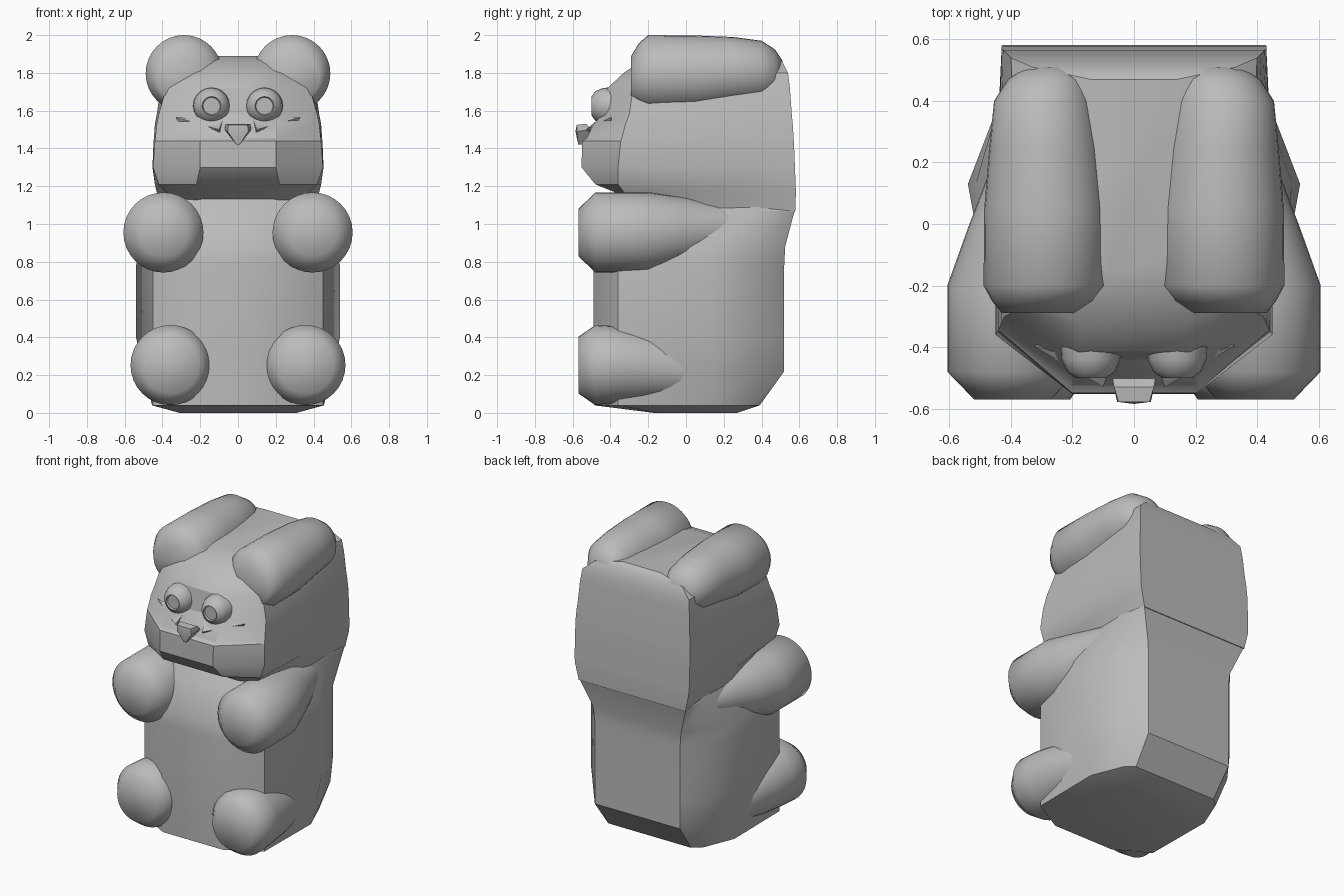
import bpy, bmesh, math

grey = bpy.data.materials.new("plain grey")
grey.diffuse_color = (0.5, 0.5, 0.5, 1)


def finish(name, bm, angle):
    """Turn a bmesh into a smooth-shaded object with sharp edges kept."""
    bmesh.ops.recalc_face_normals(bm, faces=bm.faces)
    me = bpy.data.meshes.new(name)
    bm.to_mesh(me)
    bm.free()
    me.shade_smooth()
    me.set_sharp_from_angle(angle=math.radians(angle))
    me.materials.append(grey)
    ob = bpy.data.objects.new(name, me)
    bpy.context.collection.objects.link(ob)
    return ob


def skin(name, rings, angle):
    """Bridge equal-length rings of points and close both ends."""
    bm = bmesh.new()
    vs = [[bm.verts.new(p) for p in r] for r in rings]
    n = len(vs[0])
    for a, b in zip(vs, vs[1:]):
        for i in range(n):
            j = (i + 1) % n
            bm.faces.new((a[i], a[j], b[j], b[i]))
    bm.faces.new(vs[0])
    bm.faces.new(vs[-1])
    return finish(name, bm, angle)


def half_ring(z, pts):
    """Mirror a right-hand half outline (front to back) into a full ring."""
    return [(x, y, z) for x, y in pts] + [(-x, y, z) for x, y in reversed(pts)]


def tube(name, rings, sides=32, angle=60):
    """Round tube running along y through (x, y, z, radius) stations."""
    t = [2 * math.pi * i / sides for i in range(sides)]
    return skin(name, [[(x + r * math.cos(a), y, z + r * math.sin(a)) for a in t]
                       for x, y, z, r in rings], angle)


def pair(name, rings, **kw):
    for side, s in (("left", -1), ("right", 1)):
        tube(side + "_" + name, [(s * x, y, z, r) for x, y, z, r in rings], **kw)


# Torso: z, front y, corner x, corner y, side x, rear side x, back corner x, back y
torso = []
for z, yf, xc, yc, xs, xr, xb, yb in (
        (0.00, -0.17, 0.31, -0.15, 0.31, 0.28, 0.24, 0.27),
        (0.04, -0.485, 0.45, -0.36, 0.455, 0.37, 0.31, 0.39),
        (0.22, -0.49, 0.45, -0.36, 0.50, 0.42, 0.32, 0.52),
        (0.40, -0.49, 0.45, -0.36, 0.54, 0.44, 0.32, 0.52),
        (0.78, -0.49, 0.45, -0.36, 0.54, 0.44, 0.32, 0.52),
        (0.88, -0.48, 0.45, -0.36, 0.515, 0.44, 0.33, 0.525),
        (1.07, -0.38, 0.41, -0.32, 0.42, 0.42, 0.40, 0.575),
        (1.20, -0.28, 0.33, -0.22, 0.36, 0.36, 0.33, 0.48)):
    torso.append(half_ring(z, [(xc * 0.5, yf), (xc, yc), (xs, 0.13),
                               (xr, min(0.39, yb - 0.05)), (xb, yb)]))
skin("torso", torso, 32)

# Head: z, front y, front half width, corner x, corner y, side x, back x, back y
head = []
for z, yf, xf, xc, yc, xs, xb, yb in (
        (1.06, -0.24, 0.20, 0.32, -0.18, 0.41, 0.40, 0.578),
        (1.17, -0.38, 0.24, 0.38, -0.33, 0.43, 0.425, 0.582),
        (1.21, -0.48, 0.22, 0.42, -0.36, 0.44, 0.43, 0.58),
        (1.30, -0.553, 0.20, 0.45, -0.36, 0.453, 0.43, 0.577),
        (1.44, -0.55, 0.20, 0.44, -0.345, 0.447, 0.43, 0.571),
        (1.455, -0.525, 0.20, 0.438, -0.34, 0.445, 0.43, 0.57),
        (1.53, -0.49, 0.20, 0.43, -0.32, 0.44, 0.425, 0.565),
        (1.58, -0.44, 0.20, 0.42, -0.30, 0.43, 0.42, 0.56),
        (1.72, -0.415, 0.18, 0.38, -0.28, 0.41, 0.41, 0.55),
        (1.80, -0.33, 0.17, 0.33, -0.22, 0.38, 0.40, 0.54),
        (1.86, -0.24, 0.14, 0.21, -0.16, 0.26, 0.33, 0.51),
        (1.89, -0.16, 0.08, 0.12, -0.10, 0.13, 0.14, 0.47)):
    head.append(half_ring(z, [(xf, yf), (xc, yc), (xs, 0.10), (xb, yb)]))
skin("head", head, 32)

# Ears run back over the top of the head
pair("ear", [(0.31, -0.29, 1.77, 0.12), (0.292, -0.25, 1.787, 0.17),
             (0.286, -0.20, 1.797, 0.203), (0.287, 0.05, 1.798, 0.20),
             (0.29, 0.25, 1.81, 0.18), (0.295, 0.40, 1.81, 0.16),
             (0.285, 0.47, 1.80, 0.125), (0.275, 0.51, 1.79, 0.075)])

# Arms and legs point forward and taper back into the torso
pair("arm", [(0.395, -0.57, 0.955, 0.125), (0.395, -0.48, 0.955, 0.212),
             (0.395, -0.20, 0.955, 0.212), (0.36, 0.0, 0.965, 0.175),
             (0.32, 0.30, 0.99, 0.10)])
pair("leg", [(0.357, -0.57, 0.253, 0.15), (0.357, -0.48, 0.253, 0.212),
             (0.357, -0.36, 0.253, 0.205), (0.355, -0.20, 0.245, 0.185),
             (0.34, 0.02, 0.22, 0.14)])

# Eyes: bulging rim with a flat pupil
pair("eye", [(0.14, -0.38, 1.625, 0.10), (0.14, -0.44, 1.625, 0.095),
             (0.14, -0.48, 1.625, 0.078), (0.14, -0.50, 1.625, 0.05),
             (0.14, -0.49, 1.625, 0.045)], sides=20, angle=40)

# Cheek folds beside the nose
for side, s in (("left", -1), ("right", 1)):
    bm = bmesh.new()
    fold = [(0.08, -0.47, 1.55), (0.10, -0.53, 1.50), (0.09, -0.48, 1.46),
            (0.33, -0.395, 1.565), (0.30, -0.39, 1.52)]
    for p in fold:
        bm.verts.new((s * p[0], p[1], p[2]))
    bmesh.ops.convex_hull(bm, input=bm.verts)
    finish(side + "_cheek_fold", bm, 20)

# Nose: wedge pointing down
bm = bmesh.new()
for s in (-1, 1):
    for p in ((0.07, -0.50, 1.50), (0.065, -0.53, 1.53), (0.05, -0.578, 1.525),
              (0.055, -0.578, 1.49), (0.008, -0.57, 1.42), (0.01, -0.50, 1.42)):
        bm.verts.new((s * p[0], p[1], p[2]))
bm.verts.new((0, -0.585, 1.49))
bmesh.ops.convex_hull(bm, input=bm.verts)
finish("nose", bm, 25)
